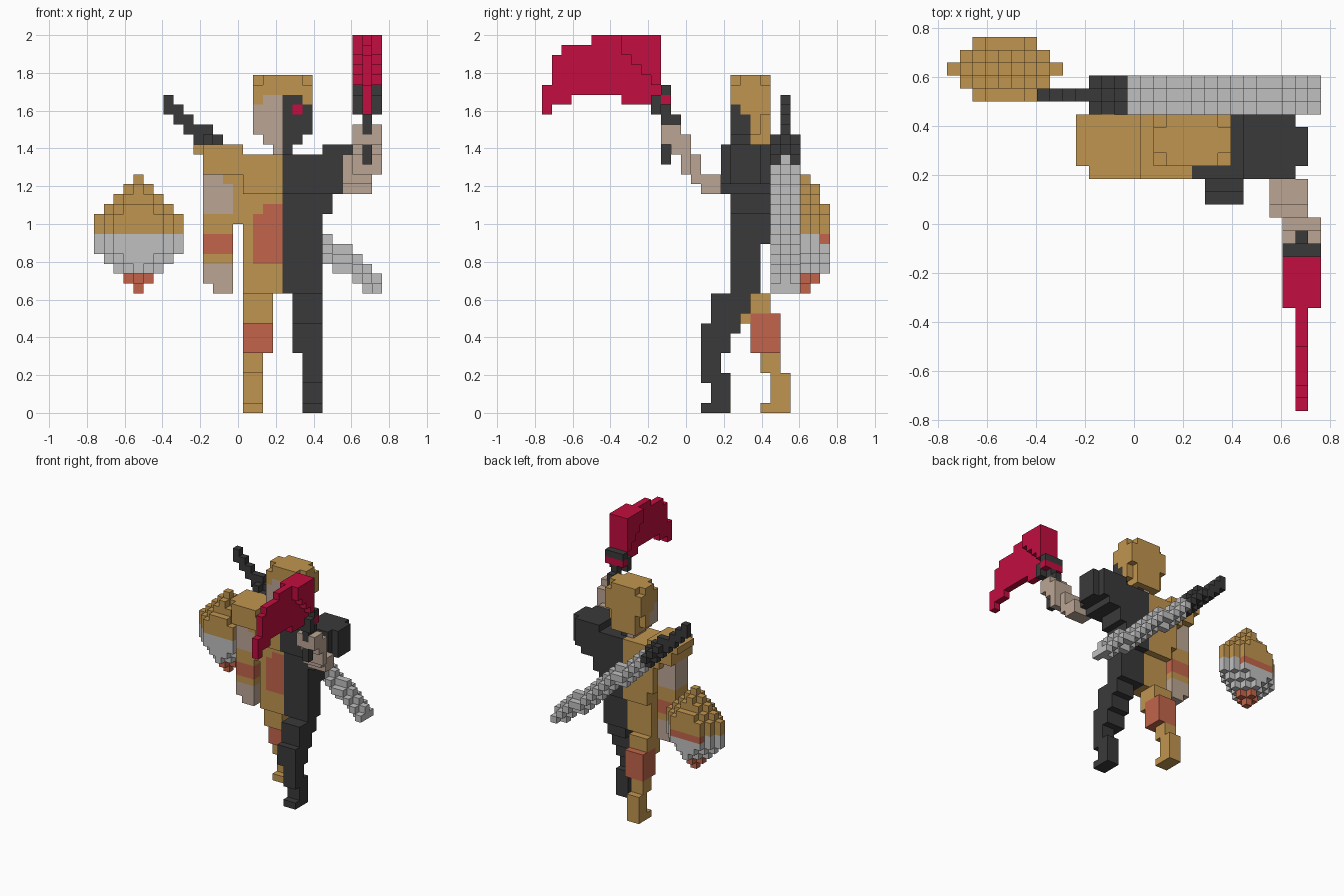
import bpy
import bmesh
from mathutils import Vector

if "Cube" in bpy.data.objects:
    bpy.data.objects.remove(bpy.data.objects["Cube"], do_unlink=True)

UNIT = 2 / 38                      # edge of one block
CENTRE = Vector((14.5, 14.5, 0))   # grid point placed on the origin
COLOURS = {
    "gold": (.53, .30, .08), "charcoal": (.042, .042, .042), "silver": (.53, .53, .53),
    "terracotta": (.54, .13, .07), "skin": (.50, .38, .30), "crimson": (.54, .004, .05),
}
blocks = {}                        # grid cell -> (part name, colour)


def make_material(name, rgb):
    mat = bpy.data.materials.new(name)
    mat.use_nodes = True
    mat.diffuse_color = (*rgb, 1)
    shader = mat.node_tree.nodes["Principled BSDF"]
    shader.inputs["Base Color"].default_value = (*rgb, 1)
    shader.inputs["Roughness"].default_value = 0.9
    return mat


def box(part, colour, x, y, z):
    """Fill a block range; the end values are exclusive."""
    for i in range(*x):
        for j in range(*y):
            for k in range(*z):
                blocks[i, j, k] = (part, colour)


def carve(x, y, z):
    for i in x:
        for j in y:
            for k in z:
                blocks.pop((i, j, k), None)


# Torso, split down the middle into gold and charcoal halves
for colour, side in (("gold", (15, 19)), ("charcoal", (19, 23))):
    box("torso", colour, x=side, y=(19, 22), z=(12, 17))
    box("torso", colour, x=side, y=(19, 23), z=(17, 22))
    box("torso", colour, x=side, y=(18, 23), z=(22, 26))
box("torso", "gold", x=(14, 15), y=(19, 23), z=(19, 26))
box("torso", "charcoal", x=(23, 24), y=(19, 23), z=(20, 22))
box("torso", "terracotta", x=(16, 19), y=(19, 20), z=(15, 20))
box("torso", "terracotta", x=(17, 19), y=(19, 20), z=(20, 21))

# Shoulders
box("right_shoulder", "gold", x=(11, 15), y=(18, 23), z=(24, 27))
box("right_shoulder", "gold", x=(10, 11), y=(19, 23), z=(26, 27))
box("right_shoulder", "gold", x=(13, 15), y=(19, 23), z=(23, 24))
box("left_shoulder", "charcoal", x=(23, 26), y=(18, 23), z=(22, 27))
box("left_shoulder", "charcoal", x=(26, 27), y=(18, 23), z=(23, 27))
box("left_shoulder", "charcoal", x=(27, 28), y=(19, 22), z=(23, 27))

# Neck and head
box("neck", "skin", x=(18, 19), y=(19, 22), z=(26, 27))
box("neck", "charcoal", x=(19, 20), y=(19, 22), z=(26, 27))
box("head", "gold", x=(16, 22), y=(19, 23), z=(28, 34))
box("head", "gold", x=(17, 21), y=(19, 23), z=(27, 28))
for colour, outer, inner in (("skin", (16, 19), (17, 19)), ("charcoal", (19, 22), (19, 21))):
    box("head", colour, x=outer, y=(19, 20), z=(28, 31))
    box("head", colour, x=outer, y=(20, 21), z=(28, 30))
    box("head", colour, x=inner, y=(19, 20), z=(31, 32))
    box("head", colour, x=inner, y=(19, 21), z=(27, 28))
box("head", "crimson", x=(20, 21), y=(19, 20), z=(30, 31))
carve(x=(16, 21), y=(19, 22), z=(33,))
carve(x=(16, 21), y=(22,), z=(28, 29))

# Hanging right arm with banded wrap
box("right_arm", "skin", x=(11, 14), y=(19, 22), z=(13, 23))
box("right_arm", "skin", x=(11, 13), y=(19, 22), z=(23, 24))
box("right_arm", "skin", x=(12, 14), y=(19, 22), z=(12, 13))
box("right_arm", "gold", x=(11, 14), y=(19, 22), z=(15, 20))
box("right_arm", "terracotta", x=(11, 14), y=(19, 22), z=(16, 18))

# Raised left arm, climbing forward
box("left_arm", "skin", x=(25, 28), y=(16, 18), z=(22, 24))
box("left_arm", "skin", x=(25, 28), y=(15, 16), z=(23, 26))
box("left_arm", "skin", x=(26, 29), y=(14, 15), z=(24, 28))
box("left_arm", "skin", x=(26, 29), y=(13, 14), z=(26, 29))
box("left_arm", "skin", x=(26, 29), y=(12, 13), z=(27, 29))

# Legs
box("right_leg", "gold", x=(15, 18), y=(20, 23), z=(9, 12))
box("right_leg", "terracotta", x=(15, 18), y=(21, 24), z=(6, 10))
box("right_leg", "gold", x=(15, 17), y=(22, 24), z=(4, 6))
box("right_leg", "gold", x=(15, 17), y=(23, 25), z=(1, 4))
box("right_leg", "gold", x=(15, 17), y=(22, 25), z=(0, 1))
box("left_leg", "charcoal", x=(20, 23), y=(17, 21), z=(10, 12))
box("left_leg", "charcoal", x=(20, 23), y=(17, 20), z=(8, 10))
box("left_leg", "charcoal", x=(20, 23), y=(16, 19), z=(6, 9))
box("left_leg", "charcoal", x=(21, 23), y=(16, 18), z=(4, 6))
box("left_leg", "charcoal", x=(21, 23), y=(16, 19), z=(3, 4))
box("left_leg", "charcoal", x=(21, 23), y=(17, 19), z=(1, 3))
box("left_leg", "charcoal", x=(21, 23), y=(16, 19), z=(0, 1))

# Raised axe: grip, collar and curved crimson blade
box("axe_grip", "charcoal", x=(27, 28), y=(12, 13), z=(25, 27))
box("axe_grip", "charcoal", x=(27, 28), y=(13, 14), z=(28, 30))
box("axe_grip", "charcoal", x=(27, 28), y=(12, 13), z=(28, 33))
box("axe_collar", "charcoal", x=(26, 29), y=(11, 12), z=(30, 32))
box("axe_collar", "charcoal", x=(26, 29), y=(12, 13), z=(31, 33))
box("axe_collar", "crimson", x=(26, 29), y=(12, 13), z=(31, 32))
for y, z in (((5, 12), (37, 38)), ((2, 12), (36, 37)), ((1, 12), (33, 36)),
             ((0, 12), (32, 33)), ((0, 3), (31, 32)), ((8, 12), (31, 32)), ((0, 1), (30, 31))):
    box("axe_blade", "crimson", x=(27, 28), y=y, z=z)
for step, level in enumerate((36, 35, 34, 33)):
    box("axe_blade", "crimson", x=(26, 29), y=(8 + step, 12), z=(level, 38))

# Sword slung diagonally across the back
for i in range(7, 29):
    top = round(14 + (28 - i) * 6 / 7)
    if i < 11:
        box("sword_grip", "charcoal", x=(i, i + 1), y=(24, 25), z=(top - 2, top))
    else:
        part, colour = ("sword_guard", "charcoal") if i < 14 else ("sword_blade", "silver")
        box(part, colour, x=(i, i + 1), y=(23, 26), z=(top - 2, top - 1))
        box(part, colour, x=(i, i + 1), y=(24, 25), z=(max(12, top - 3), top))

# Faceted shield: stepped diamond, coloured by height
for k in range(12, 24):
    reach = min(4, k - 12, 23 - k)
    colour = "terracotta" if k < 14 else "silver" if k < 18 else "gold"
    for depth in range(-2, 3):
        half = reach - abs(depth)
        if half < 0 or (abs(depth) == 2 and k > 20):
            continue
        stripe = depth == 2 and k == 17
        box("shield", "terracotta" if stripe else colour,
            x=(4 - half, 5 + half), y=(26 + depth, 27 + depth), z=(k, k + 1))

# Turn the blocks of each part into one mesh of outer faces
materials = {name: make_material(name, rgb) for name, rgb in COLOURS.items()}
AXES = [Vector(a) for a in ((1, 0, 0), (0, 1, 0), (0, 0, 1))]

for part in sorted({entry[0] for entry in blocks.values()}):
    cells = {cell: entry[1] for cell, entry in blocks.items() if entry[0] == part}
    used = sorted(set(cells.values()))
    bm = bmesh.new()
    for cell, colour in cells.items():
        middle = Vector(cell) + Vector((.5, .5, .5)) - CENTRE
        for a in range(3):
            for sign in (-1, 1):
                normal = AXES[a] * sign
                if tuple(int(c + n) for c, n in zip(cell, normal)) in blocks:
                    continue
                u, v = AXES[(a + 1) % 3] / 2, AXES[(a + 2) % 3] / 2 * sign
                hub = middle + normal / 2
                face = bm.faces.new([bm.verts.new((hub + p) * UNIT)
                                     for p in (-u - v, u - v, u + v, v - u)])
                face.material_index = used.index(colour)
    bmesh.ops.remove_doubles(bm, verts=bm.verts[:], dist=UNIT / 100)
    bmesh.ops.dissolve_limit(bm, angle_limit=.01, verts=bm.verts[:],
                             edges=bm.edges[:], delimit={"MATERIAL"})
    mesh = bpy.data.meshes.new(part)
    bm.to_mesh(mesh)
    bm.free()
    for name in used:
        mesh.materials.append(materials[name])
    bpy.context.collection.objects.link(bpy.data.objects.new(part, mesh))
